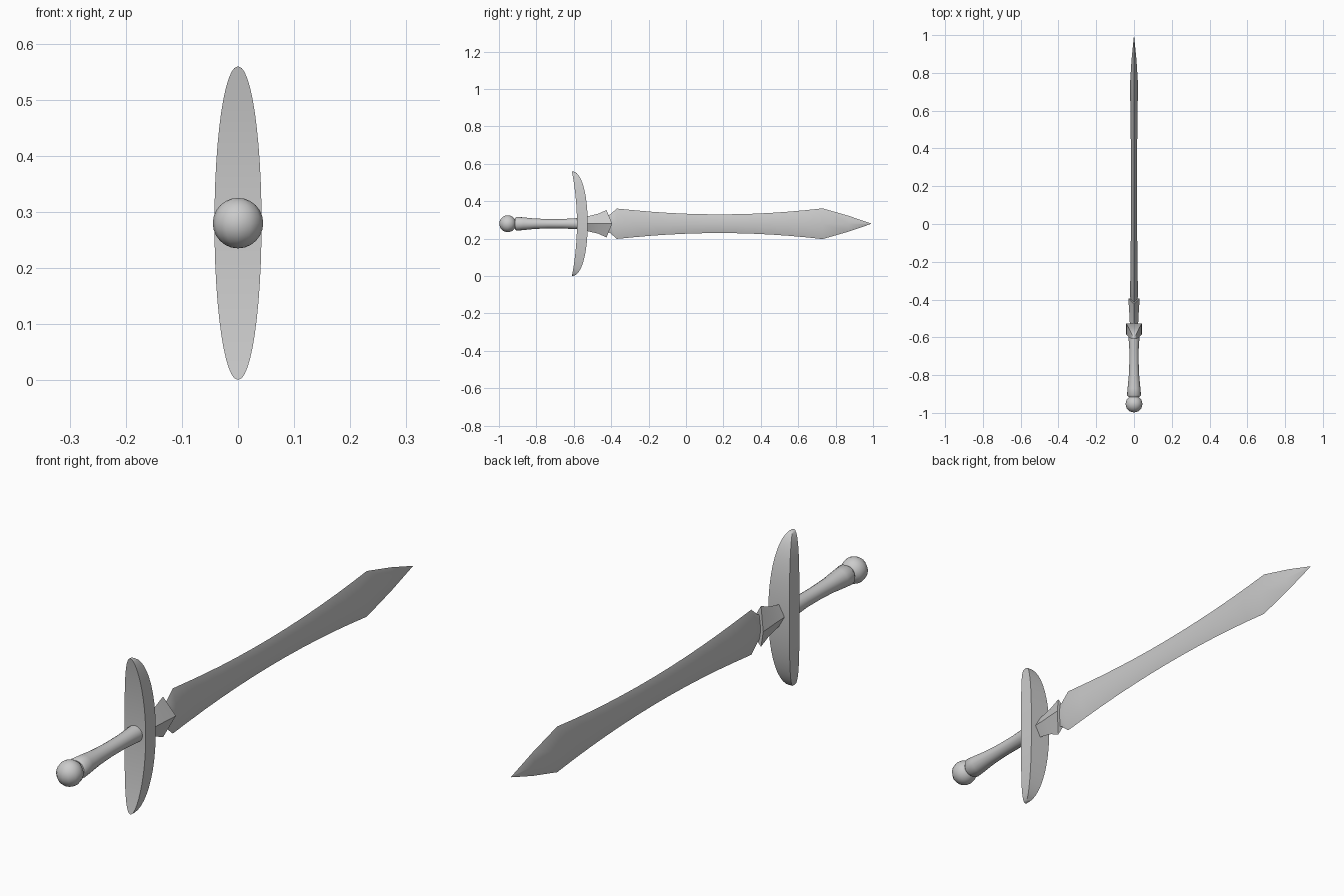
import bpy, bmesh, math

if "Cube" in bpy.data.objects:
    bpy.data.objects.remove(bpy.data.objects["Cube"])

ZC = 0.28  # height of the sword's long axis


def finish(name, bm, angle=40):
    bmesh.ops.recalc_face_normals(bm, faces=bm.faces)
    me = bpy.data.meshes.new(name)
    bm.to_mesh(me)
    bm.free()
    ob = bpy.data.objects.new(name, me)
    bpy.context.collection.objects.link(ob)
    bpy.ops.object.select_all(action='DESELECT')
    ob.select_set(True)
    bpy.context.view_layer.objects.active = ob
    bpy.ops.object.shade_smooth_by_angle(angle=math.radians(angle))
    return ob


def loft(name, rings, angle=40):
    """Skin a list of equal-length closed rings and cap both ends."""
    bm = bmesh.new()
    vs = [[bm.verts.new(p) for p in r] for r in rings]
    n = len(rings[0])
    for a, b in zip(vs, vs[1:]):
        for i in range(n):
            j = (i + 1) % n
            bm.faces.new((a[i], a[j], b[j], b[i]))
    bm.faces.new(vs[0])
    bm.faces.new(vs[-1])
    bmesh.ops.remove_doubles(bm, verts=bm.verts, dist=0.0002)
    return finish(name, bm, angle)


def diamond(y, h, w, ridge=0.0):
    return [(0, y, ZC + h), (w, y + ridge, ZC), (0, y, ZC - h), (-w, y + ridge, ZC)]


def circle(y, r, n=12):
    return [(r * math.cos(2 * math.pi * i / n), y, ZC + r * math.sin(2 * math.pi * i / n))
            for i in range(n)]


# Blade: waisted leaf shape with a diamond section
blade = [diamond(-0.44, 0.035, 0.018), diamond(-0.405, 0.05, 0.019), diamond(-0.37, 0.081, 0.021)]
for i in range(1, 12):
    t = i / 12
    k = (2 * t - 1) ** 2
    blade.append(diamond(-0.37 + 1.1 * t, 0.05 + 0.032 * k, 0.016 + 0.005 * k))
blade += [diamond(0.73, 0.082, 0.022), diamond(0.87, 0.042, 0.013), diamond(0.99, 0.001, 0.001)]
loft("blade", blade)

# Collar: flared sleeve with a pointed front end
loft("blade_collar", [diamond(-0.56, 0.03, 0.02), diamond(-0.53, 0.039, 0.022),
                      diamond(-0.47, 0.053, 0.025), diamond(-0.425, 0.073, 0.03, 0.03)])

# Guard: crescent in side view, elliptical in front view, rectangular section
guard = []
N = 24
for i in range(N + 1):
    s = math.sin(math.pi / 2 * (2 * i / N - 1))
    w = 0.041 * math.sqrt(max(0.0, 1 - s * s)) + 0.001
    y_back = -0.583 - 0.027 * s * s
    y_front = -0.605 + 0.079 * math.sqrt(max(0.0, 1 - abs(s) ** 2.2))
    z = ZC + 0.279 * s
    guard.append([(-w, y_back, z), (w, y_back, z), (w, y_front, z), (-w, y_front, z)])
loft("guard", guard)

# Grip: waisted round handle
profile = [(-0.915, 0.030), (-0.905, 0.037), (-0.87, 0.034), (-0.81, 0.028), (-0.74, 0.025),
           (-0.66, 0.025), (-0.60, 0.029), (-0.56, 0.030)]
loft("grip", [circle(y, r, 16) for y, r in profile])

# Pommel: round knob
bm = bmesh.new()
bmesh.ops.create_uvsphere(bm, u_segments=12, v_segments=12, radius=0.045)
bmesh.ops.translate(bm, verts=bm.verts, vec=(0, -0.953, ZC))
finish("pommel", bm)
